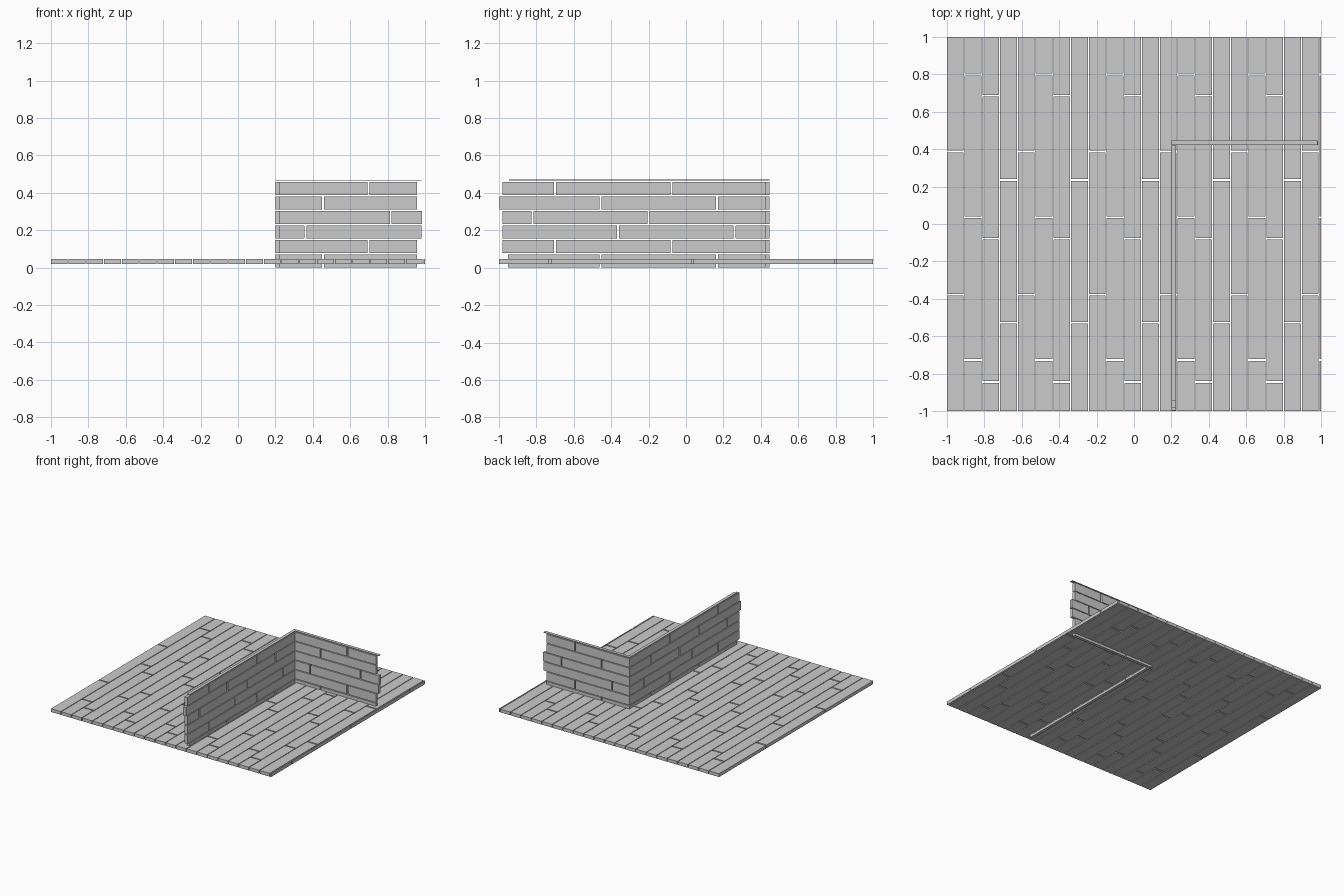
import bpy, bmesh
from mathutils import Matrix, Vector

if "Cube" in bpy.data.objects:
    bpy.data.objects.remove(bpy.data.objects["Cube"])

LONG_GAP = 0.006   # gap between neighbouring rows
END_GAP = 0.010    # gap between board ends


def add_box(bm, lo, hi):
    lo, hi = Vector(lo), Vector(hi)
    size = hi - lo
    bmesh.ops.create_cube(bm, size=1, matrix=Matrix.Translation((lo + hi) / 2) @ Matrix.Diagonal((*size, 1)))


def finish(bm, name):
    mesh = bpy.data.meshes.new(name)
    bm.to_mesh(mesh)
    bm.free()
    obj = bpy.data.objects.new(name, mesh)
    bpy.context.collection.objects.link(obj)


def spans(start, end, joints):
    """Split a run into boards, leaving a small gap at every joint."""
    cuts = sorted(j for j in joints if start < j < end)
    a = [start] + [c + END_GAP / 2 for c in cuts]
    b = [c - END_GAP / 2 for c in cuts] + [end]
    return zip(a, b)


# floor planks running front to back, joints repeating every four columns
pitch = 0.0949
floor_joints = [(0.387, -0.378), (0.80, 0.036, -0.727),
                (0.686, -0.079, -0.844), (0.236, -0.528)]
bm = bmesh.new()
for col in range(22):
    x0 = -1 + col * pitch
    x1 = min(x0 + pitch - LONG_GAP, 1.0)
    for y0, y1 in spans(-1, 1, floor_joints[col % 4]):
        add_box(bm, (x0, y0, 0.02), (x1, y1, 0.047))
finish(bm, "floor_planks")

# wall rows: (free end, joints) from the bottom up, last row is a thin sliver
row_pitch, wall_top, thick = 0.0775, 0.47, 0.025
side_rows = [(-0.95, (-0.457, 0.165)), (-0.98, (-0.70, -0.078)),
             (-0.98, (-0.363, 0.26)), (-0.98, (-0.82, -0.20)),
             (-0.997, (-0.457, 0.165)), (-0.98, (-0.70, -0.078)),
             (-0.945, ())]
back_rows = [(0.957, (0.455,)), (0.957, (0.697,)),
             (0.98, (0.36,)), (0.985, (0.817,)),
             (0.957, (0.455,)), (0.957, (0.697,)),
             (0.982, ())]
corner_x, corner_y = 0.20, 0.447


def row_z(r):
    z0 = r * row_pitch
    return z0, min(z0 + row_pitch - LONG_GAP, wall_top)


# side wall along y
bm = bmesh.new()
for r, (end, joints) in enumerate(side_rows):
    z0, z1 = row_z(r)
    for y0, y1 in spans(end, corner_y - thick - 0.001, joints):
        add_box(bm, (corner_x, y0, z0), (corner_x + thick, y1, z1))
finish(bm, "side_wall_boards")

# back wall along x
bm = bmesh.new()
for r, (end, joints) in enumerate(back_rows):
    z0, z1 = row_z(r)
    for x0, x1 in spans(corner_x, end, joints):
        add_box(bm, (x0, corner_y - thick, z0), (x1, corner_y, z1))
finish(bm, "back_wall_boards")
